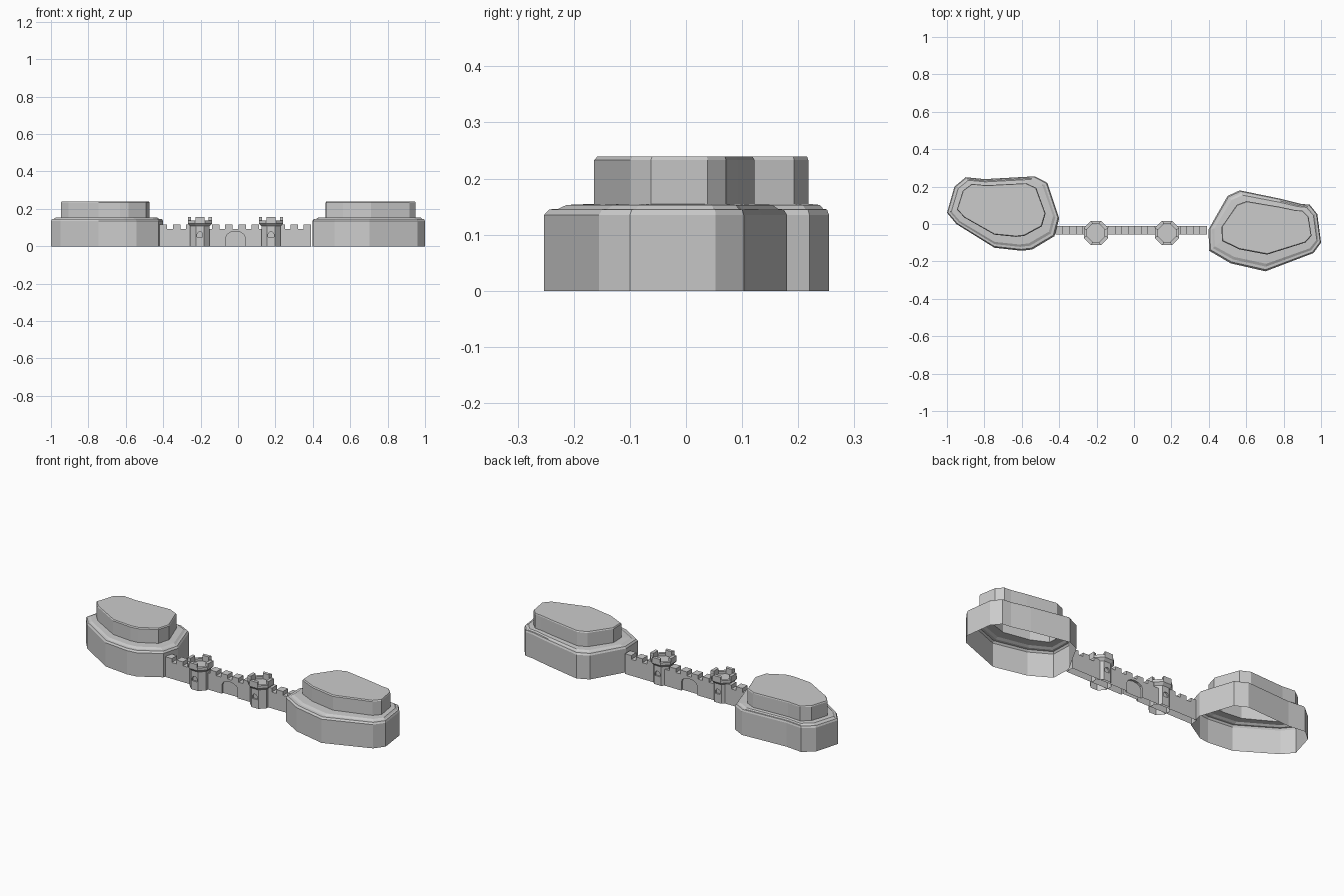
import bpy, bmesh, math

if "Cube" in bpy.data.objects:
    bpy.data.objects.remove(bpy.data.objects["Cube"])

C = -0.0135            # middle of the wall in x
WALL_Y = (-0.055, -0.01)
TOWER_Y = -0.048


def finish(name, bm):
    bmesh.ops.recalc_face_normals(bm, faces=bm.faces)
    me = bpy.data.meshes.new(name)
    bm.to_mesh(me)
    bm.free()
    ob = bpy.data.objects.new(name, me)
    bpy.context.collection.objects.link(ob)
    return ob


def loft(name, rings, cap_bottom=False):
    """Skin a stack of closed rings and cap the last one."""
    bm = bmesh.new()
    vs = [[bm.verts.new(p) for p in r] for r in rings]
    n = len(rings[0])
    for a, b in zip(vs, vs[1:]):
        for i in range(n):
            j = (i + 1) % n
            bm.faces.new((a[i], a[j], b[j], b[i]))
    bm.faces.new(vs[-1])
    if cap_bottom:
        bm.faces.new(vs[0][::-1])
    return finish(name, bm)


def prism(name, pts, y0, y1):
    """Extrude an x-z outline along y."""
    return loft(name, [[(x, y, z) for x, z in pts] for y in (y0, y1)], True)


def arch(x, w, z0, spring, top):
    """Outline of an arched opening."""
    pts = [(x - w, z0), (x + w, z0)]
    for i in range(7):
        a = math.pi * i / 6
        pts.append((x + w * math.cos(a), spring + (top - spring) * math.sin(a)))
    return pts


def carve(ob, cutter):
    m = ob.modifiers.new("recess", 'BOOLEAN')
    m.operation = 'DIFFERENCE'
    m.solver = 'EXACT'
    m.object = cutter
    bpy.context.view_layer.objects.active = ob
    bpy.ops.object.modifier_apply(modifier=m.name)
    bpy.data.objects.remove(cutter, do_unlink=True)


def open_bottom(ob):
    bm = bmesh.new()
    bm.from_mesh(ob.data)
    low = [f for f in bm.faces if all(abs(v.co.z) < 1e-4 for v in f.verts)]
    bmesh.ops.delete(bm, geom=low, context='FACES')
    bm.to_mesh(ob.data)
    bm.free()


# Two-tier cliffs: (blend from outer to inner outline, height)
STEPS = [(0, 0), (0, .135), (.1, .145), (.28, .146), (.45, .153), (1, .155),
         (1, .233), (1.06, .239)]


def cliff(name, outline, centre, scale):
    rings = []
    for t, z in STEPS:
        ring = []
        for x, y in outline:
            ix = centre[0] + (x - centre[0]) * scale[0]
            iy = centre[1] + (y - centre[1]) * scale[1]
            ring.append((x + (ix - x) * t, y + (iy - y) * t, z))
        rings.append(ring)
    return loft(name, rings)


cliff("left_cliff",
      [(-1, .06), (-.95, 0), (-.746, -.127), (-.6, -.143), (-.543, -.136),
       (-.425, -.065), (-.4, .03), (-.463, .22), (-.53, .255), (-.8, .24),
       (-.9, .25), (-.96, .2)],
      (-.746, .123), (.79, .72))
cliff("right_cliff",
      [(1, -.1), (.98, .053), (.94, .103), (.89, .108), (.783, .135), (.565, .18),
       (.5, .15), (.398, -.03), (.402, -.143), (.516, -.21), (.703, -.253),
       (.96, -.155)],
      (.746, .01), (.8, .66))

# Crenellated wall
pts = [(C - .405, 0), (C - .405, .115)]
for i in range(-6, 6):
    m = C + (2 * i + 1) * .035
    if abs(m - C) > .4:
        continue
    if i > -6:
        pts += [(m - .02, .093), (m - .02, .115)] if pts[-1][1] < .1 or len(pts) > 2 else []
    pts += [(m + .02, .115), (m + .02, .093)]
pts = pts[:-2] + [(C + .405, .115), (C + .405, 0)]
wall = prism("wall", pts, *WALL_Y)

# Gate recess on both faces of the wall
for y0, y1 in ((-.1, WALL_Y[0] + .012), (WALL_Y[1] - .012, .05)):
    carve(wall, prism("gate_cutter", arch(C, .05, -.02, .05, .08), y0, y1))
open_bottom(wall)

# Octagonal towers with flared crowns
PROFILE = [(.052, 0), (.052, .108), (.065, .122), (.065, .137), (.047, .137),
           (.047, .123)]
for side, tx in (("left", C - .19), ("right", C + .19)):
    rings = []
    for r, z in PROFILE:
        R = r / math.cos(math.pi / 8)
        rings.append([(tx + R * math.cos((k + .5) * math.pi / 4),
                       TOWER_Y + R * math.sin((k + .5) * math.pi / 4), z)
                      for k in range(8)])
    tower = loft(side + "_tower", rings, True)
    # Arched windows front and back
    for s in (-1, 1):
        ys = sorted((TOWER_Y + s * .043, TOWER_Y + s * .09))
        carve(tower, prism("window_cutter", arch(tx, .015, .05, .064, .078), *ys))
    open_bottom(tower)
    # Four battlements on the crown
    for k in range(4):
        a = k * math.pi / 2
        c, s = math.cos(a), math.sin(a)
        corners = [(.047, -.0195), (.065, -.025), (.065, .025), (.047, .0195)]
        loft(f"{side}_battlement_{k + 1}",
             [[(tx + c * u - s * v, TOWER_Y + s * u + c * v, z) for u, v in corners]
              for z in (.136, .156)], True)
